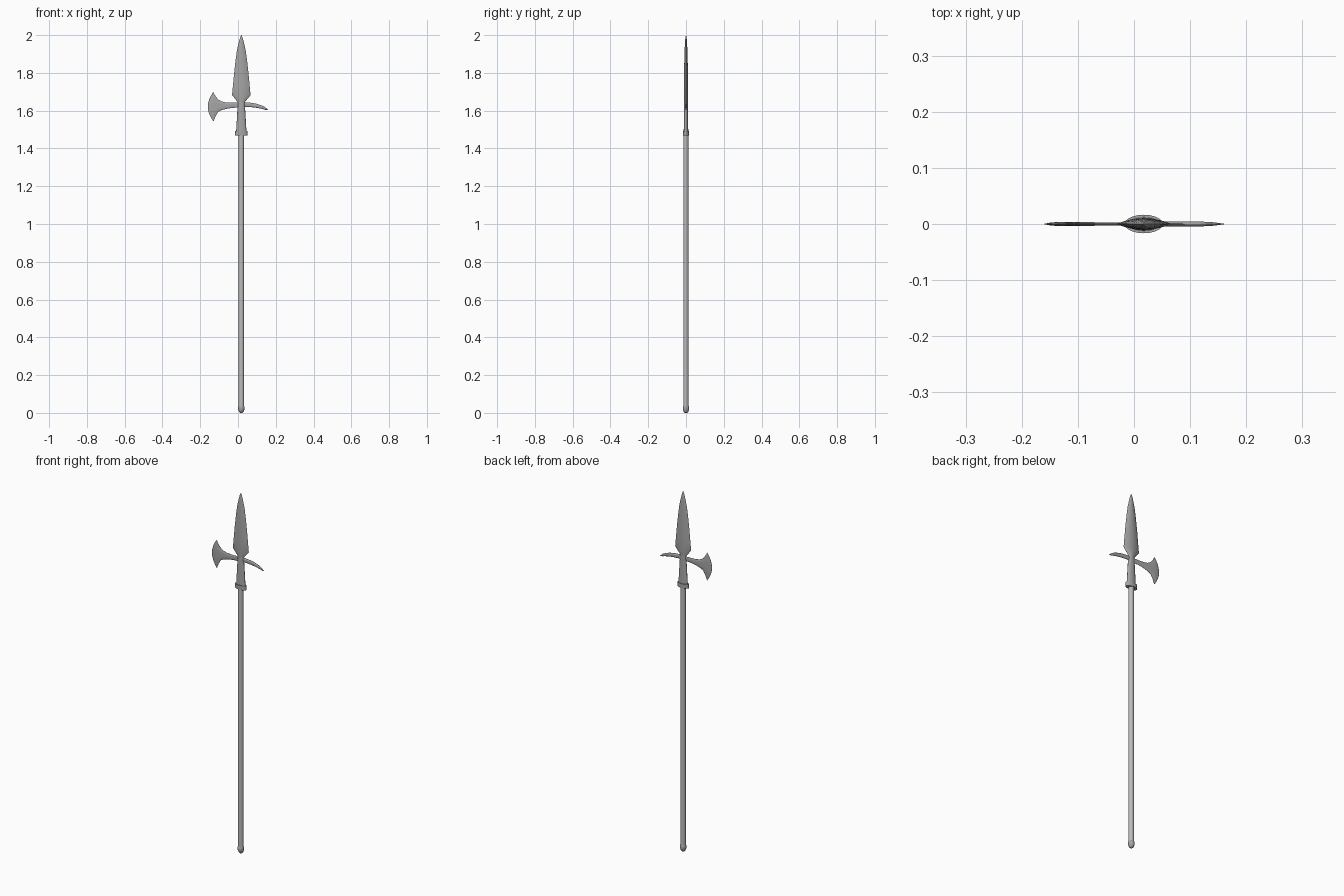
import bpy, bmesh, math
from mathutils import Vector

if "Cube" in bpy.data.objects:
    bpy.data.objects.remove(bpy.data.objects["Cube"])

CX = 0.0175  # shaft axis


def material(name, v):
    m = bpy.data.materials.new(name)
    m.diffuse_color = (v, v, v, 1)
    m.use_nodes = True
    m.node_tree.nodes["Principled BSDF"].inputs["Base Color"].default_value = m.diffuse_color
    return m


STEEL = material("dark_steel", 0.38)
WOOD = material("grey_wood", 0.5)


def finish(name, bm, angle, mat=STEEL):
    bmesh.ops.remove_doubles(bm, verts=bm.verts, dist=1e-6)
    bmesh.ops.recalc_face_normals(bm, faces=bm.faces)
    me = bpy.data.meshes.new(name)
    bm.to_mesh(me)
    bm.free()
    me.materials.append(mat)
    ob = bpy.data.objects.new(name, me)
    bpy.context.collection.objects.link(ob)
    bpy.ops.object.select_all(action='DESELECT')
    ob.select_set(True)
    bpy.context.view_layer.objects.active = ob
    bpy.ops.object.shade_smooth_by_angle(angle=math.radians(angle))
    return ob


def loft(name, rings, n, angle=50, turn=0.0, lens=False, mat=STEEL):
    """Stack of rings (z, half width x, half depth y)."""
    bm = bmesh.new()
    loops = []
    for z, rx, ry in rings:
        loop = []
        for i in range(n):
            a = 2 * math.pi * (i + turn) / n
            c, s = math.cos(a), math.sin(a)
            if lens:  # sharp side edges
                s = math.copysign(1 - c * c, s) if abs(s) > 1e-6 else 0
            loop.append(bm.verts.new((CX + rx * c, ry * s, z)))
        loops.append(loop)
    for a, b in zip(loops, loops[1:]):
        for i in range(n):
            j = (i + 1) % n
            bm.faces.new((a[i], a[j], b[j], b[i]))
    bm.faces.new(loops[0][::-1])
    bm.faces.new(loops[-1])
    return finish(name, bm, angle, mat)


def blade(name, stations, samples=8):
    """Flat blade: each station is top, control, bottom (x, z) and half thickness."""
    bm = bmesh.new()
    rows = []
    for top, mid, bot, th in stations:
        p, q, r = Vector(top), Vector(mid), Vector(bot)
        row = []
        for k in range(samples + 1):
            t = k / samples
            v = p * (1 - t) ** 2 + q * 2 * t * (1 - t) + r * t * t
            y = th * min(1, 4 * min(t, 1 - t) + 0.15)
            row.append([bm.verts.new((v.x, s * y, v.y)) for s in (-1, 1)])
        rows.append(row)
    for a, b in zip(rows, rows[1:]):
        for k in range(samples):
            for s in (0, 1):
                bm.faces.new((a[k][s], a[k + 1][s], b[k + 1][s], b[k][s]))
        for k in (0, samples):
            bm.faces.new((a[k][0], a[k][1], b[k][1], b[k][0]))
    for row in (rows[0], rows[-1]):
        for k in range(samples):
            bm.faces.new((row[k][0], row[k][1], row[k + 1][1], row[k + 1][0]))
    return finish(name, bm, 50)


def straight(x, zt, zb, th):
    return ((x, zt), (x, (zt + zb) / 2), (x, zb), th)


# Wooden shaft and butt cap
loft("shaft", [(0.025, 0.0145, 0.0135), (1.48, 0.0145, 0.0135)], 16, mat=WOOD)
loft("butt_cap", [(0.0, 0.006, 0.006), (0.006, 0.012, 0.012), (0.018, 0.0165, 0.0165),
                  (0.032, 0.0165, 0.0165), (0.037, 0.0145, 0.0135)], 12)

# Collar and socket
loft("collar", [(1.469, 0.034, 0.0165), (1.492, 0.034, 0.0165)], 20)
loft("socket", [(1.480, 0.028, 0.0125), (1.54, 0.0245, 0.011), (1.60, 0.021, 0.010),
                (1.65, 0.017, 0.0095)], 20)

# Spear head
loft("spear_head", [(1.635, 0.016, 0.0095), (1.648, 0.021, 0.010), (1.682, 0.049, 0.0105),
                    (1.73, 0.0445, 0.0105), (1.80, 0.038, 0.010), (1.87, 0.030, 0.009),
                    (1.92, 0.023, 0.0075), (1.96, 0.014, 0.0055), (1.985, 0.007, 0.0035),
                    (2.0, 0.001, 0.0005)], 16, lens=True)

# Axe blade flaring to a curved edge
blade("axe_blade", [
    straight(0.017, 1.642, 1.617, 0.003),
    straight(-0.03, 1.642, 1.615, 0.003),
    straight(-0.065, 1.644, 1.609, 0.003),
    straight(-0.088, 1.649, 1.602, 0.0035),
    ((-0.104, 1.659), (-0.11, 1.625), (-0.106, 1.592), 0.0035),
    ((-0.118, 1.675), (-0.138, 1.622), (-0.119, 1.570), 0.0035),
    ((-0.128, 1.693), (-0.165, 1.621), (-0.127, 1.549), 0.003),
    ((-0.131, 1.699), (-0.189, 1.621), (-0.130, 1.543), 0.0004)])

# Rear hook
blade("rear_hook", [
    straight(0.017, 1.643, 1.617, 0.004),
    straight(0.045, 1.644, 1.620, 0.0045),
    straight(0.075, 1.641, 1.618, 0.0045),
    straight(0.10, 1.636, 1.615, 0.0045),
    straight(0.125, 1.628, 1.610, 0.004),
    straight(0.143, 1.619, 1.605, 0.003),
    straight(0.160, 1.603, 1.602, 0.0005)])
